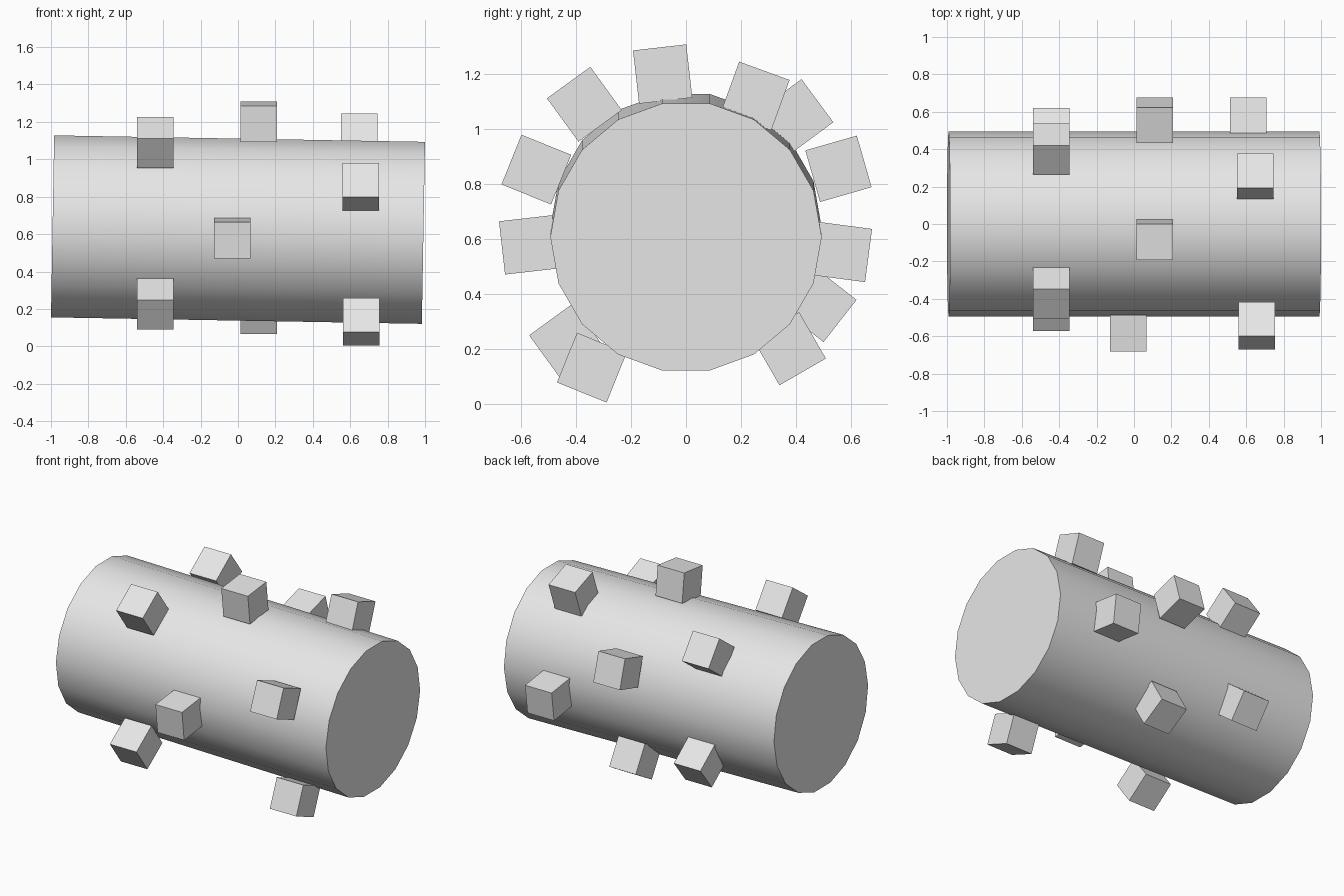
import bpy
import math
from mathutils import Matrix

cube = bpy.data.objects.get("Cube")
if cube:
    bpy.data.objects.remove(cube, do_unlink=True)

grey = bpy.data.materials.new("plain_grey")
grey.use_nodes = True
COLOUR = (0.8, 0.8, 0.8, 1)
grey.diffuse_color = COLOUR
grey.node_tree.nodes["Principled BSDF"].inputs["Base Color"].default_value = COLOUR

# Drum: 18-sided, lying along x with a one degree droop, a vertex on top
TILT = math.radians(1)
bpy.ops.mesh.primitive_cylinder_add(vertices=18, radius=0.494, depth=1.983)
drum = bpy.context.object
drum.name = "drum"
drum.matrix_world = (Matrix.Translation((0, 0, 0.624))
                     @ Matrix.Rotation(math.pi / 2 + TILT, 4, 'Y')
                     @ Matrix.Rotation(math.pi / 2, 4, 'Z')
                     @ Matrix.Rotation(math.pi / 2, 4, 'Z'))
drum.data.materials.append(grey)
bpy.ops.object.shade_smooth_by_angle(angle=math.radians(30))

# Pegs: cubes half sunk around the drum (x, y, z, roll in degrees)
PEG = 0.195
pegs = [
    (0.11, -0.085, 1.20, 6.5),
    (-0.443, -0.37, 1.09, 36),
    (0.657, -0.545, 0.852, -22),
    (-0.032, -0.573, 0.578, 6.5),
    (-0.443, -0.435, 0.227, 36),
    (0.66, -0.343, 0.131, -22),
    (0.648, 0.252, 1.12, -20),
    (-0.443, 0.40, 1.045, 36.5),
    (0.11, 0.555, 0.855, 16),
    (0.61, 0.568, 0.552, -7.5),
    (-0.443, 0.484, 0.361, -38),
    (0.11, 0.376, 0.20, 30),
]
for i, (x, y, z, roll) in enumerate(pegs, 1):
    bpy.ops.mesh.primitive_cube_add(size=PEG, location=(x, y, z),
                                    rotation=(math.radians(roll), 0, 0))
    peg = bpy.context.object
    peg.name = f"peg_{i}"
    peg.data.materials.append(grey)
